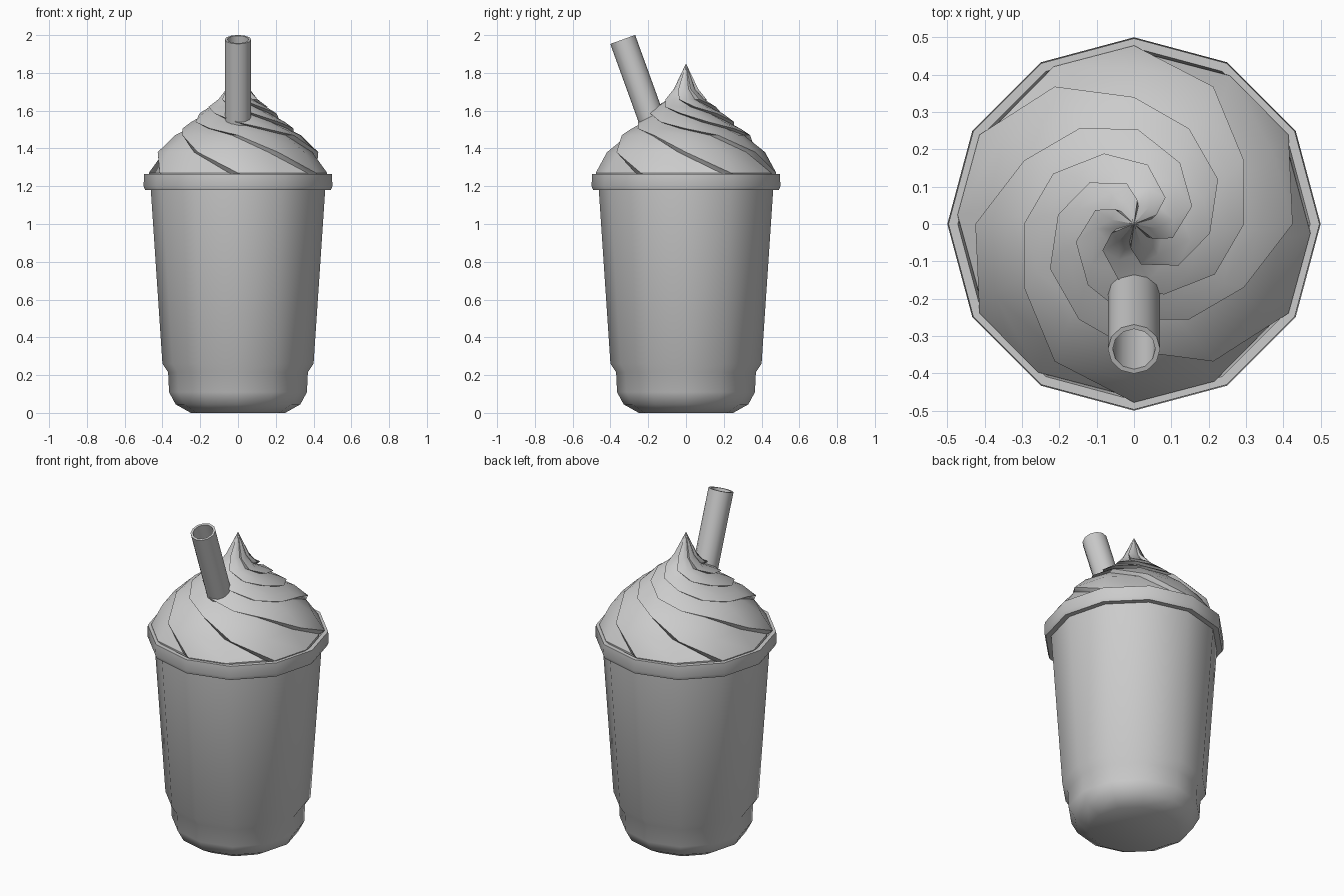
import bpy, bmesh
from math import sin, cos, radians, pi
from mathutils import Matrix, Vector

if "Cube" in bpy.data.objects:
    bpy.data.objects.remove(bpy.data.objects["Cube"])


def loft(name, rings, tip=None, cap_bottom=False, closed=False, matrix=None, angle=40):
    """Skin a stack of equal-length point rings into one object."""
    bm = bmesh.new()
    vs = [[bm.verts.new(p) for p in ring] for ring in rings]
    n = len(rings[0])
    pairs = list(zip(vs, vs[1:]))
    if closed:
        pairs.append((vs[-1], vs[0]))
    for a, b in pairs:
        for i in range(n):
            j = (i + 1) % n
            bm.faces.new((a[i], a[j], b[j], b[i]))
    if tip:
        t = bm.verts.new(tip)
        for i in range(n):
            bm.faces.new((vs[-1][i], vs[-1][(i + 1) % n], t))
    if cap_bottom:
        bm.faces.new(vs[0][::-1])
    bmesh.ops.recalc_face_normals(bm, faces=bm.faces)
    if matrix:
        bm.transform(matrix)
    me = bpy.data.meshes.new(name)
    bm.to_mesh(me)
    bm.free()
    ob = bpy.data.objects.new(name, me)
    bpy.context.collection.objects.link(ob)
    bpy.ops.object.select_all(action='DESELECT')
    ob.select_set(True)
    bpy.context.view_layer.objects.active = ob
    bpy.ops.object.shade_smooth_by_angle(angle=radians(angle))
    return ob


def circle(r, z, n=12):
    return [(r * cos(2 * pi * i / n), r * sin(2 * pi * i / n), z) for i in range(n)]


# Tapered cup with stepped, rounded base
cup = [(0.25, 0), (0.33, 0.045), (0.365, 0.11), (0.37, 0.215), (0.40, 0.26), (0.463, 1.2)]
loft("cup", [circle(r, z) for r, z in cup], cap_bottom=True)

# Rim band around the mouth
rim = [(0.455, 1.18), (0.492, 1.18), (0.5, 1.2), (0.497, 1.265), (0.472, 1.265), (0.455, 1.2)]
loft("cup_rim", [circle(r, z) for r, z in rim], closed=True)


# Whipped cream: six saw-tooth folds twisting inward to a peak
def fold_ring(r, z, turn, depth):
    pts = []
    for k in range(6):
        a = turn + 60 * k
        for da, f in ((-6, 1 - depth), (0, 1.0), (27, 1 - depth * 0.2)):
            t = radians(a + da)
            pts.append((r * f * cos(t), r * f * sin(t), z))
    return pts


cream = [(0.462, 1.20, 108, 0.03), (0.478, 1.27, 90, 0.05), (0.425, 1.38, 60, 0.07),
         (0.34, 1.47, 30, 0.09), (0.295, 1.505, 0, 0.11), (0.255, 1.54, -32, 0.13),
         (0.205, 1.585, -67, 0.16), (0.163, 1.62, -103, 0.20), (0.11, 1.66, -140, 0.25),
         (0.065, 1.715, -158, 0.25)]
loft("whipped_cream", [fold_ring(*c) for c in cream], tip=(0, 0, 1.85), cap_bottom=True)

# Hollow straw leaning toward the front
length = 0.52
straw = [(0.07, 0), (0.07, -length), (0.057, -length), (0.057, 0)]
place = Matrix.Translation(Vector((0, -0.335, 1.977))) @ Matrix.Rotation(radians(19.9), 4, 'X')
loft("straw", [circle(r, z) for r, z in straw], closed=True, matrix=place)
